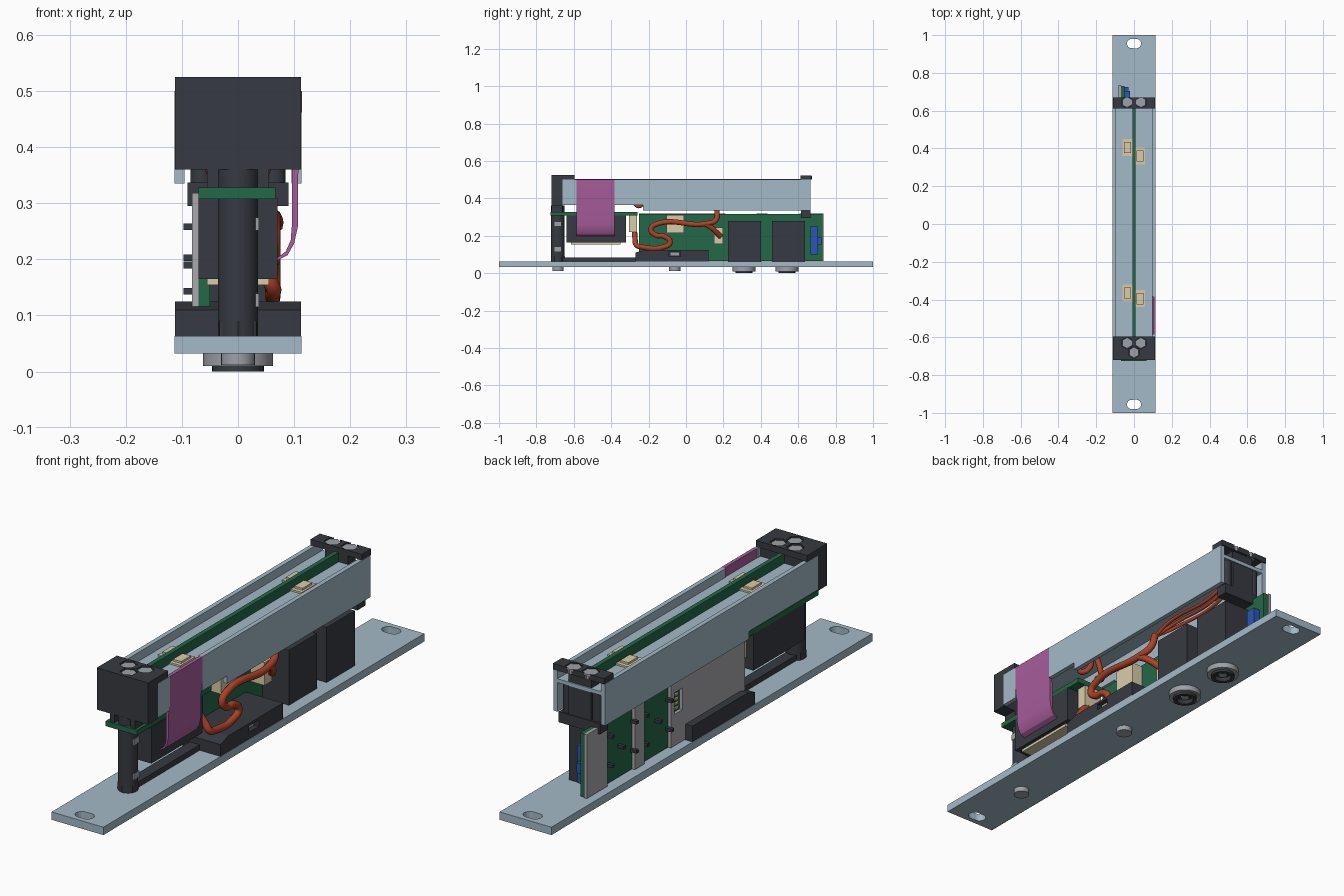
import bpy, bmesh, math
from mathutils import Vector

cube = bpy.data.objects.get("Cube")
if cube:
    bpy.data.objects.remove(cube, do_unlink=True)


def material(name, r, g, b):
    m = bpy.data.materials.new(name)
    m.use_nodes = True
    m.diffuse_color = (r, g, b, 1)
    m.node_tree.nodes["Principled BSDF"].inputs["Base Color"].default_value = (r, g, b, 1)
    return m


ALU = material("pale_blue_metal", .37, .49, .58)
DARK = material("dark_plastic", .037, .042, .052)
GREEN = material("board_green", .017, .14, .065)
PINK = material("ribbon_pink", .39, .11, .33)
ORANGE = material("wire_orange", .42, .055, .02)
CREAM = material("connector_cream", .70, .60, .40)
GREY = material("cover_grey", .40, .40, .42)
STEEL = material("screw_steel", .34, .36, .39)
BLUE = material("connector_blue", .025, .09, .45)


def finish(name, bm, mat):
    bmesh.ops.recalc_face_normals(bm, faces=bm.faces)
    me = bpy.data.meshes.new(name)
    bm.to_mesh(me)
    bm.free()
    ob = bpy.data.objects.new(name, me)
    me.materials.append(mat)
    bpy.context.collection.objects.link(ob)
    return ob


def box(name, mat, x, y, z):
    """Box from (low, high) ranges."""
    bm = bmesh.new()
    bmesh.ops.create_cube(bm, size=1)
    for v in bm.verts:
        v.co = [lo + (c + .5) * (hi - lo) for c, (lo, hi) in zip(v.co, (x, y, z))]
    return finish(name, bm, mat)


def prism(name, mat, r, x, y, z, sides=32):
    """Upright cylinder or hexagon."""
    bm = bmesh.new()
    bmesh.ops.create_cone(bm, cap_ends=True, segments=sides, radius1=r, radius2=r, depth=z[1] - z[0])
    bmesh.ops.translate(bm, verts=bm.verts, vec=(x, y, sum(z) / 2))
    return smooth(finish(name, bm, mat)) if sides > 8 else finish(name, bm, mat)


def smooth(ob):
    select(ob)
    bpy.ops.object.shade_smooth_by_angle()
    return ob


def select(ob):
    bpy.ops.object.select_all(action='DESELECT')
    ob.select_set(True)
    bpy.context.view_layer.objects.active = ob


def profile(name, mat, points, span, axis):
    """Extrude a closed outline along an axis (0 = x, 1 = y)."""
    bm = bmesh.new()
    place = (lambda a, b, s: (s, a, b)) if axis == 0 else (lambda a, b, s: (a, s, b))
    face = bm.faces.new([bm.verts.new(place(a, b, span[0])) for a, b in points])
    new = bmesh.ops.extrude_face_region(bm, geom=[face])["geom"]
    shift = Vector((0, 0, 0))
    shift[axis] = span[1] - span[0]
    bmesh.ops.translate(bm, verts=[v for v in new if isinstance(v, bmesh.types.BMVert)], vec=shift)
    return finish(name, bm, mat)


def cut(ob, cutter):
    mod = ob.modifiers.new("cut", 'BOOLEAN')
    mod.operation, mod.object, mod.solver = 'DIFFERENCE', cutter, 'EXACT'
    select(ob)
    bpy.ops.object.modifier_apply(modifier="cut")
    bpy.data.objects.remove(cutter, do_unlink=True)


def wire(name, points, r):
    cu = bpy.data.curves.new(name, 'CURVE')
    cu.dimensions, cu.bevel_depth, cu.bevel_resolution = '3D', r, 3
    cu.use_fill_caps = True
    sp = cu.splines.new('BEZIER')
    sp.bezier_points.add(len(points) - 1)
    for bp, p in zip(sp.bezier_points, points):
        bp.co = p
        bp.handle_left_type = bp.handle_right_type = 'AUTO'
    cu.materials.append(ORANGE)
    bpy.context.collection.objects.link(bpy.data.objects.new(name, cu))


# Base plate with end slots
plate = box("base_plate", ALU, (-.113, .113), (-1, 1), (.032, .063))
for y in (-.955, .955):
    bm = bmesh.new()
    bmesh.ops.create_cone(bm, cap_ends=True, segments=24, radius1=.025, radius2=.025, depth=.2)
    for v in bm.verts:
        v.co += Vector((math.copysign(.012, v.co.x), y, .05))
    cut(plate, finish("slot_cutter", bm, DARK))

# Fasteners and sockets under the plate
for y in (-.685, -.06):
    prism("plate_screw", STEEL, .03, 0, y, (.012, .034))
for y in (.31, .54):
    ring = prism("socket_ring", STEEL, .062, 0, y, (.01, .034))
    cut(ring, prism("ring_cutter", DARK, .046, 0, y, (0, .025)))
    collar = prism("socket_collar", DARK, .046, 0, y, (0, .028))
    cut(collar, prism("collar_cutter", DARK, .032, 0, y, (-.01, .018)))
    prism("socket_core", STEEL, .016, 0, y, (.008, .02))

# Upper channel: two walls joined by a web
for side in (-1, 1):
    outline = [(-.66, .365), (-.23, .365), (-.23, .335), (.665, .335), (.665, .50), (-.66, .50)]
    wall = profile("channel_wall", ALU, outline, (side * .095, side * .113), 0)
    if side > 0:
        cut(wall, box("ribbon_cutter", DARK, (.08, .13), (-.585, -.383), (.3, .6)))
box("channel_web", ALU, (-.097, .097), (-.66, .665), (.45, .465))
box("light_board", GREEN, (-.009, .009), (-.60, .62), (.464, .503))
for x, y in ((-.035, .405), (.032, .36), (-.035, -.365), (.032, -.395)):
    box("web_connector", CREAM, (x - .026, x + .026), (y - .045, y + .045), (.464, .472))
    box("web_connector_top", CREAM, (x - .018, x + .018), (y - .03, y + .03), (.47, .48))

# End blocks with recessed hexagon screws
front = profile("front_block", DARK, [(-.72, .36), (-.66, .36), (-.66, .50), (-.595, .50),
                                      (-.595, .525), (-.72, .525)], (-.112, .112), 0)
box("front_block_tongue", DARK, (-.094, .094), (-.662, -.6), (.462, .502))
back = box("back_cap", DARK, (-.112, .112), (.612, .67), (.50, .523))
box("back_cap_tongue", DARK, (-.05, .05), (.615, .66), (.462, .502))
for x, y, block in ((-.037, -.63, front), (.037, -.63, front), (0, -.68, front),
                    (-.037, .645, back), (.037, .645, back)):
    cut(block, prism("recess_cutter", DARK, .032, x, y, (.512, .6), 6))
    prism("hex_screw", STEEL, .029, x, y, (.50, .52), 6)
box("back_bracket", DARK, (-.05, .05), (.62, .662), (.335, .452))
box("back_bracket_foot", DARK, (-.09, .09), (.615, .665), (.295, .337))
for x in (-.065, .065):
    prism("back_spacer", DARK, .02, x, .64, (.335, .452))

# Front pillar with nuts, and the bar running back to the low block
prism("front_pillar", DARK, .036, 0, -.685, (.063, .362))
prism("pillar_foot", DARK, .038, 0, -.685, (.063, .09), 6)
for z in (.127, .263):
    box("pillar_nut", STEEL, (.0, .037), (-.702, -.668), (z - .012, z + .012))
box("floor_bar", DARK, (-.022, .022), (-.66, -.26), (.063, .085))
low = [(-.27, .063), (.12, .063), (.12, .125), (-.22, .125), (-.27, .11)]
low_block = profile("low_block", DARK, low, (-.112, .112), 0)
cut(low_block, box("nut_cutter", DARK, (.08, .2), (-.09, -.03), (.09, .115)))
box("low_block_nut", STEEL, (.05, .095), (-.085, -.035), (.092, .113))

# Front horizontal board and the relay under it
box("front_board", GREEN, (-.07, .067), (-.725, -.26), (.308, .328))
box("front_relay", DARK, (-.07, .07), (-.64, -.32), (.165, .309))
box("relay_strip", CREAM, (-.055, .055), (-.615, -.35), (.154, .166))
for x in (-.055, .035):
    box("board_clip", DARK, (x, x + .02), (-.72, -.66), (.327, .362))

# Upright board with modules and connectors on its left face
box("main_board", GREEN, (-.07, -.05), (-.25, .73), (.066, .316))
for y in (.225, .46):
    box("power_module", DARK, (-.051, .065), (y, y + .175), (.063, .28))
box("blue_connector", BLUE, (-.051, -.02), (.665, .705), (.10, .25))
box("blue_connector_key", BLUE, (-.051, -.03), (.70, .725), (.15, .19))
for y, z, x in (((-.105, -.01), (.215, .31), .0), ((-.305, -.262), (.22, .308), .03),
                ((.15, .198), (.155, .245), .01)):
    box("wire_connector", CREAM, (-.051, x), y, z)

# Grey cover behind the board, leaving two openings and a port
for y in ((.606, .735), (.377, .436), (.19, .212), (-.25, .14)):
    box("cover_panel", GREY, (-.082, -.07), y, (.066, .318))
for z in ((.066, .19), (.275, .318)):
    box("cover_port_frame", GREY, (-.082, -.07), (.139, .191), z)
for i in range(4):
    box("port_pin", CREAM, (-.076, -.07), (.155, .175), (.2 + i * .018, .208 + i * .018))
for y in (.59, .44, .37, .22):
    for z in (.143, .258):
        box("board_stud", DARK, (-.097, -.07), (y - .007, y + .007), (z - .006, z + .006))
for y, z in ((.52, .19), (.29, .203)):
    box("board_stud", DARK, (-.097, -.07), (y - .007, y + .007), (z - .006, z + .006))

# Ribbon cable bending in under the board
outer = [(.114, .50), (.113, .40), (.107, .35), (.107, .26), (.10, .228), (.088, .207), (.07, .198)]
inner = [(.07, .203), (.085, .214), (.094, .234), (.096, .26), (.096, .35), (.098, .40), (.10, .50)]
smooth(profile("ribbon_cable", PINK, outer + inner, (-.585, -.383), 1))

# Wires
X = .062
wire("main_wire", [(.01, -.275, .225), (.045, -.272, .18), (X, -.265, .15), (X, -.235, .14),
                   (X, -.12, .14), (X, -.085, .165), (X, -.12, .198), (X, -.16, .203),
                   (X, -.188, .235), (X, -.15, .265), (X, .11, .265), (.05, .16, .285),
                   (.03, .165, .345)], .014)
wire("branch_wire", [(X, .10, .265), (.05, .14, .24), (.02, .185, .195)], .014)
for i in range(3):
    x = -.02 + i * .022
    wire("channel_wire", [(.03, .165, .34), (x, .23, .37), (x, .5, .375), (x * .6, .6, .42)], .007)
for x in (-.045, .045):
    wire("front_wire", [(x, -.28, .375), (x, -.25, .358), (x * .6, -.235, .38), (x * .4, -.25, .45)], .011)
